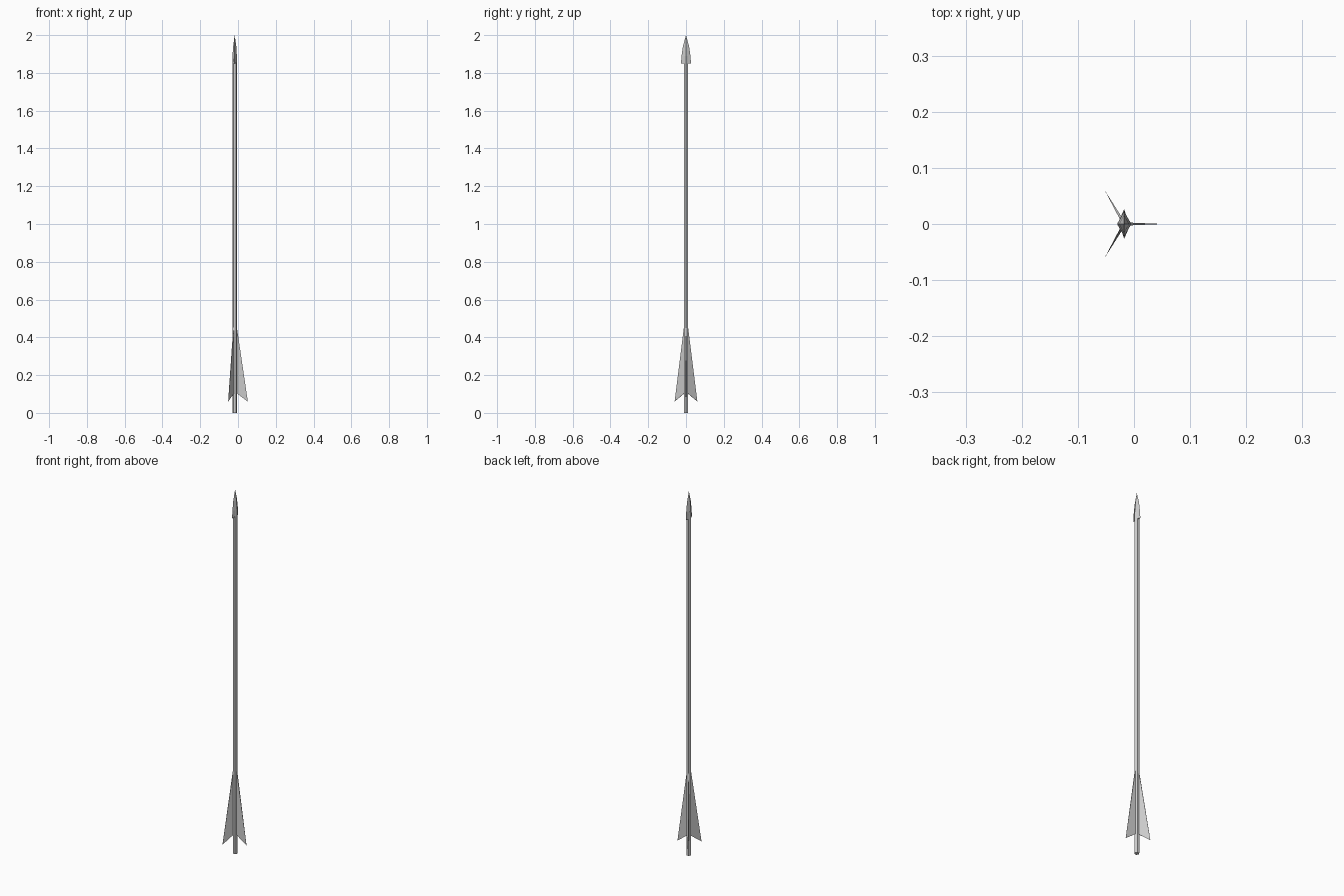
import bpy, bmesh
from math import cos, sin, pi

if "Cube" in bpy.data.objects:
    bpy.data.objects.remove(bpy.data.objects["Cube"])

CX = -0.0175      # shaft axis, so the three fins are centred on x = 0
R = 0.0128        # shaft radius


def make(name, verts, faces):
    mesh = bpy.data.meshes.new(name)
    mesh.from_pydata(verts, [], faces)
    bm = bmesh.new()
    bm.from_mesh(mesh)
    bmesh.ops.recalc_face_normals(bm, faces=bm.faces)
    bm.to_mesh(mesh)
    bm.free()
    obj = bpy.data.objects.new(name, mesh)
    obj.location.x = CX
    bpy.context.collection.objects.link(obj)
    return obj


# six-sided shaft with a corner facing each fin
bpy.ops.mesh.primitive_cylinder_add(vertices=6, radius=R, depth=1.89,
                                    location=(CX, 0, 0.945),
                                    rotation=(0, 0, pi / 2))
bpy.context.object.name = "shaft"

# arrowhead: stacked diamond sections closing to a point
sections = [(1.85, 0.009, 0.0265), (1.89, 0.0115, 0.0235), (1.94, 0.0085, 0.0165)]
verts = []
for z, hx, hy in sections:
    verts += [(hx, 0, z), (0, hy, z), (-hx, 0, z), (0, -hy, z)]
verts.append((0, 0, 2.0))
faces = [(3, 2, 1, 0)]
for k in range(len(sections) - 1):
    for i in range(4):
        j = (i + 1) % 4
        faces.append((4 * k + i, 4 * k + j, 4 * k + 4 + j, 4 * k + 4 + i))
last = 4 * (len(sections) - 1)
faces += [(last + i, last + (i + 1) % 4, last + 4) for i in range(4)]
make("arrowhead", verts, faces)

# three swept fins, thick at the shaft and sharp at the tip
T = 0.0025
for n in range(3):
    fin = make(f"fin_{n + 1}",
               [(0.009, -T, 0.47), (0.009, T, 0.47),
                (0.009, -T, 0.105), (0.009, T, 0.105), (0.0695, 0, 0.06)],
               [(0, 2, 4), (1, 4, 3), (0, 4, 1), (2, 3, 4), (0, 1, 3, 2)])
    fin.rotation_euler.z = n * 2 * pi / 3
